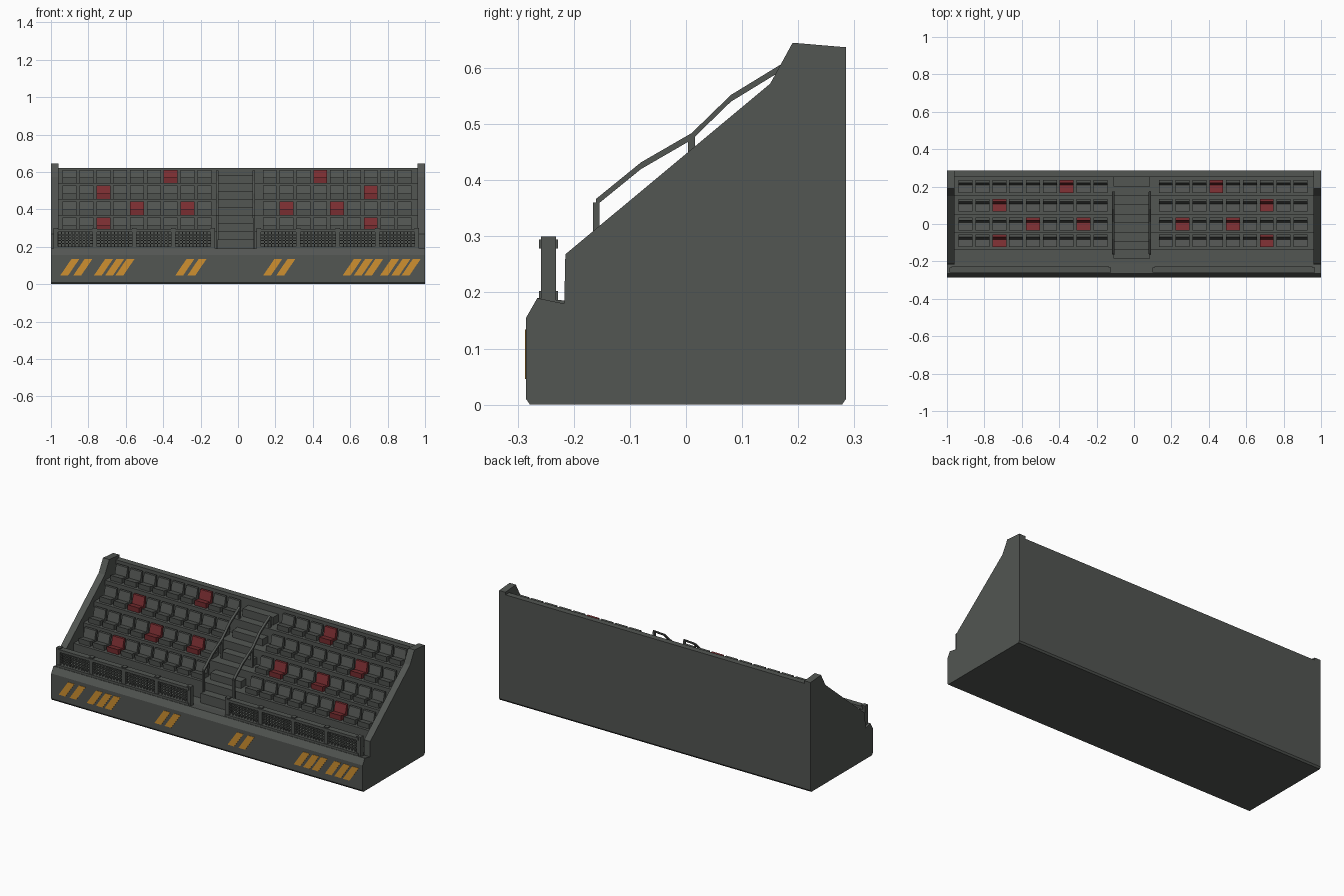
import bpy, bmesh

if "Cube" in bpy.data.objects:
    bpy.data.objects.remove(bpy.data.objects["Cube"])


def mat(name, rgb):
    m = bpy.data.materials.new(name)
    m.diffuse_color = (*rgb, 1)
    m.use_nodes = True
    m.node_tree.nodes["Principled BSDF"].inputs["Base Color"].default_value = m.diffuse_color
    return m


GREY = mat("dark_grey", (0.085, 0.092, 0.085))
RED = mat("seat_red", (0.20, 0.028, 0.032))
ORANGE = mat("hazard_orange", (0.62, 0.28, 0.03))


def prism(bm, profile, x0, x1):
    """Extrude a (y, z) outline along x."""
    a = [bm.verts.new((x0, y, z)) for y, z in profile]
    b = [bm.verts.new((x1, y, z)) for y, z in profile]
    bm.faces.new(a)
    bm.faces.new(b[::-1])
    n = len(a)
    for i in range(n):
        j = (i + 1) % n
        bm.faces.new((a[j], a[i], b[i], b[j]))


def box(bm, x0, x1, y0, y1, z0, z1):
    prism(bm, [(y0, z0), (y1, z0), (y1, z1), (y0, z1)], x0, x1)


def finish(bm, name, material):
    bmesh.ops.recalc_face_normals(bm, faces=bm.faces)
    me = bpy.data.meshes.new(name)
    bm.to_mesh(me)
    bm.free()
    me.materials.append(material)
    ob = bpy.data.objects.new(name, me)
    bpy.context.collection.objects.link(ob)
    return ob


# (seat centre y, tread z) for the four tiers
ROWS = [(-0.09, 0.285), (0.0, 0.37), (0.1, 0.455), (0.2, 0.54)]
AISLE = (-0.11, 0.085)

# Stepped body with front parapet and back wall
prof = [(0.278, 0), (-0.278, 0), (-0.285, 0.01), (-0.285, 0.155), (-0.265, 0.19), (-0.21, 0.185)]
z_prev = 0.185
for y, z in ROWS:
    prof += [(y - 0.048, z_prev), (y - 0.048, z)]
    z_prev = z
prof += [(0.25, z_prev), (0.25, 0.622), (0.285, 0.622), (0.285, 0.01)]
bm = bmesh.new()
prism(bm, prof, -0.965, 0.965)
finish(bm, "stepped_body", GREY)

# Sloped end walls
wall = [(0.278, 0), (-0.278, 0), (-0.285, 0.01), (-0.285, 0.155), (-0.265, 0.19),
        (-0.217, 0.18), (-0.215, 0.268), (0.15, 0.572), (0.19, 0.645), (0.285, 0.637), (0.285, 0.01)]
bm = bmesh.new()
for s in (-1, 1):
    prism(bm, wall, s * 0.96, s * 1.0)
finish(bm, "end_walls", GREY)

# Half-height steps in the central aisle
bm = bmesh.new()
for i, (y, z) in enumerate(ROWS):
    box(bm, AISLE[0], AISLE[1], y - 0.095, y - 0.048, z - 0.1, z - 0.045)
box(bm, AISLE[0], AISLE[1], 0.2, 0.25, 0.54, 0.585)
finish(bm, "aisle_steps", GREY)

# Handrails on both sides of the aisle
path = [(-0.16, 0.355), (-0.08, 0.42), (0.01, 0.472), (0.08, 0.54), (0.17, 0.595)]
strip = [(y, z + 0.012) for y, z in path] + [(y, z) for y, z in path[::-1]]
bm = bmesh.new()
for x in AISLE:
    prism(bm, strip, x - 0.007, x + 0.007)
    for (y, z), foot in zip(path[::2], (0.18, 0.36, 0.53)):
        box(bm, x - 0.006, x + 0.006, y - 0.006, y + 0.006, foot, z + 0.005)
finish(bm, "aisle_handrails", GREY)

# Seats: nine per half row, a few of them red
SEAT_X = [-0.90 + 0.09 * i for i in range(9)] + [0.17 + 0.09 * i for i in range(9)]
RED_SEATS = {0: (2, 15), 1: (4, 7, 10, 13), 2: (2, 15), 3: (6, 12)}
seat = [(-0.032, 0.0), (-0.034, 0.03), (0.008, 0.022), (0.02, 0.072), (0.034, 0.072), (0.026, 0.0)]
grey_bm, red_bm = bmesh.new(), bmesh.new()
for r, (y, z) in enumerate(ROWS):
    for i, x in enumerate(SEAT_X):
        target = red_bm if i in RED_SEATS[r] else grey_bm
        prism(target, [(y + a, z + b) for a, b in seat], x - 0.037, x + 0.037)
finish(grey_bm, "grey_seats", GREY)
finish(red_bm, "red_seats", RED)

# Front barrier: framed wire mesh panels, four per side
bm = bmesh.new()
for start, end in ((-0.975, -0.135), (0.11, 0.955)):
    box(bm, start, end, -0.262, -0.228, 0.278, 0.294)
    box(bm, start, end, -0.262, -0.228, 0.18, 0.203)
    w = (end - start) / 4
    for k in range(5):
        x = start + k * w
        box(bm, x - 0.012, x + 0.012, -0.258, -0.232, 0.18, 0.30)
    for k in range(4):
        a, b = start + k * w + 0.012, start + (k + 1) * w - 0.012
        for i in range(1, 10):
            x = a + (b - a) * i / 10
            box(bm, x - 0.003, x + 0.003, -0.248, -0.242, 0.2, 0.28)
        for i in range(1, 5):
            z = 0.203 + 0.075 * i / 5
            box(bm, a, b, -0.249, -0.243, z - 0.0025, z + 0.0025)
finish(bm, "front_barrier", GREY)

# Slanted hazard stripes on the front
bm = bmesh.new()
for x in (-0.90, -0.83, -0.72, -0.66, -0.605, -0.285, -0.22, 0.185, 0.255,
          0.61, 0.67, 0.725, 0.81, 0.87, 0.925):
    h, lean, w = 0.044, 0.03, 0.021
    pts = [(x - lean - w, 0.09 - h), (x - lean + w, 0.09 - h), (x + lean + w, 0.09 + h), (x + lean - w, 0.09 + h)]
    f = bm.faces.new([bm.verts.new((px, -0.2845, pz)) for px, pz in pts])
    ext = bmesh.ops.extrude_face_region(bm, geom=[f])
    for v in ext["geom"]:
        if isinstance(v, bmesh.types.BMVert):
            v.co.y = -0.2868
finish(bm, "hazard_stripes", ORANGE)
